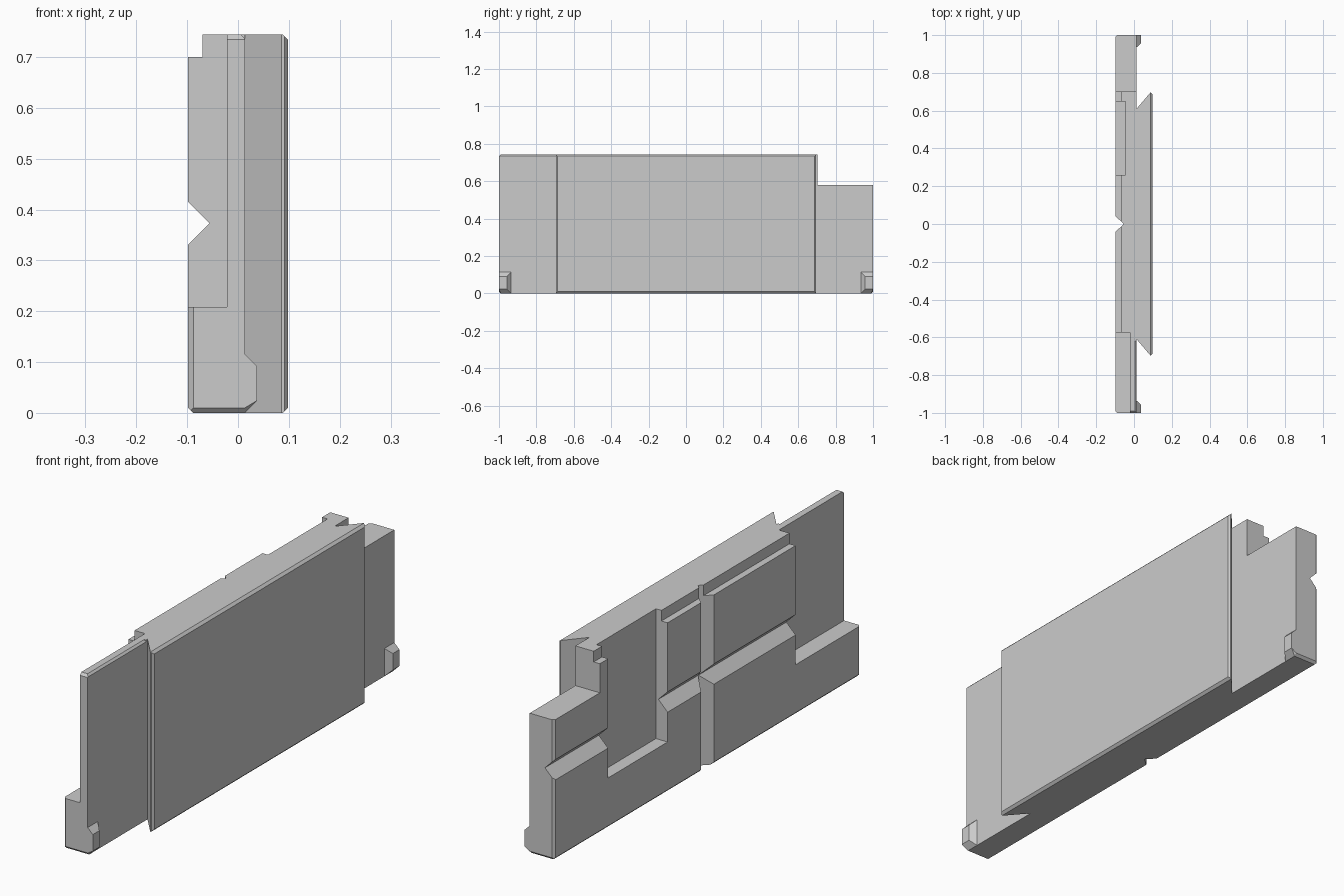
import bpy
import bmesh

cube = bpy.data.objects.get("Cube")
if cube:
    bpy.data.objects.remove(cube, do_unlink=True)

grey = bpy.data.materials.new("light grey")
grey.use_nodes = True
grey.diffuse_color = (0.6, 0.6, 0.6, 1)
grey.node_tree.nodes["Principled BSDF"].inputs["Base Color"].default_value = (0.6, 0.6, 0.6, 1)

BACK, FACE, OUTER = -0.098, 0.0137, 0.098
TOP, CHAMFER = 0.744, 0.01


def add_object(name, bm):
    bmesh.ops.recalc_face_normals(bm, faces=bm.faces)
    mesh = bpy.data.meshes.new(name)
    bm.to_mesh(mesh)
    bm.free()
    mesh.materials.append(grey)
    obj = bpy.data.objects.new(name, mesh)
    bpy.context.collection.objects.link(obj)
    return obj


def prism(name, profile, axis, low, high):
    """Extrude a 2D profile along x, y or z."""
    bm = bmesh.new()
    place = {"x": lambda a, b: (low, a, b),
             "y": lambda a, b: (a, low, b),
             "z": lambda a, b: (a, b, low)}[axis]
    face = bm.faces.new([bm.verts.new(place(a, b)) for a, b in profile])
    result = bmesh.ops.extrude_face_region(bm, geom=[face])
    for v in result["geom"]:
        if isinstance(v, bmesh.types.BMVert):
            v.co["xyz".index(axis)] = high
    return add_object(name, bm)


def cut(target, profile, axis, low, high):
    cutter = prism("cutter", profile, axis, low, high)
    cutter.hide_render = True
    mod = target.modifiers.new("cut", "BOOLEAN")
    mod.operation = "DIFFERENCE"
    mod.solver = "EXACT"
    mod.object = cutter
    bpy.context.view_layer.objects.active = target
    bpy.ops.object.modifier_apply(modifier=mod.name)
    bpy.data.objects.remove(cutter, do_unlink=True)


def rect(a0, a1, b0, b1):
    return [(a0, b0), (a1, b0), (a1, b1), (a0, b1)]


def corner(a, b, da, db, c=CHAMFER):
    """Triangle that chamfers the corner (a, b) pointing outward along da, db."""
    return [(a - 2 * c * da, b + c * db), (a + c * da, b - 2 * c * db), (a + c * da, b + c * db)]


# Plate with dovetail front and vertical groove in the back
half = [(-0.055, 0), (BACK, 0.042), (BACK, 0.99), (BACK + CHAMFER, 1), (FACE, 1),
        (FACE, 0.61), (0.086, 0.695), (0.091, 0.695), (OUTER, 0.686)]
outline = half + [(x, -y) for x, y in reversed(half[1:])]
plate = prism("dovetail_plate", outline, "z", 0, TOP)

# Stepped end, recesses and top ledge
cut(plate, rect(-0.3, 0.3, 0.702, 1.2), "z", 0.58, 1)
cut(plate, rect(-0.3, -0.022, -1.2, -0.575), "z", 0.208, 1)
cut(plate, rect(-0.3, -0.045, 0.26, 0.648), "z", 0.208, 1)
cut(plate, rect(-0.3, -0.07, -0.9, 0.9), "z", 0.7, 1)

# Horizontal groove in the back
cut(plate, [(-0.056, 0.373), (-0.116, 0.313), (-0.116, 0.433)], "y", -1.2, 1.2)

# Chamfered edges
cut(plate, corner(BACK, 0, -1, -1), "y", -1.2, 1.2)
cut(plate, corner(OUTER, 0, 1, -1), "y", -1.2, 1.2)
cut(plate, corner(OUTER, TOP, 1, 1), "y", -1.2, 1.2)
cut(plate, corner(FACE, TOP, 1, 1, 0.008), "y", -1.2, -0.62)
cut(plate, corner(-1, TOP, -1, 1), "x", -0.3, 0.3)
for side in (-1, 1):
    cut(plate, corner(side, 0, side, -1), "x", -0.3, 0.3)

# Small tapered feet at the lower front corners
for name, side in (("front_foot", -1), ("rear_foot", 1)):
    bm = bmesh.new()
    base = [(0.935, 0), (0.99, 0), (1, 0.01), (1, 0.115), (0.935, 0.115)]
    tip = rect(0.957, 1, 0.024, 0.092)
    points = [(x, y, z) for x in (0.003, FACE) for y, z in base]
    points += [(0.037, y, z) for y, z in tip]
    verts = [bm.verts.new((x, y * side, z)) for x, y, z in points]
    hull = bmesh.ops.convex_hull(bm, input=verts)
    bmesh.ops.delete(bm, geom=[v for v in bm.verts if not v.link_faces], context="VERTS")
    bmesh.ops.dissolve_limit(bm, angle_limit=0.01, verts=bm.verts, edges=bm.edges)
    add_object(name, bm)
